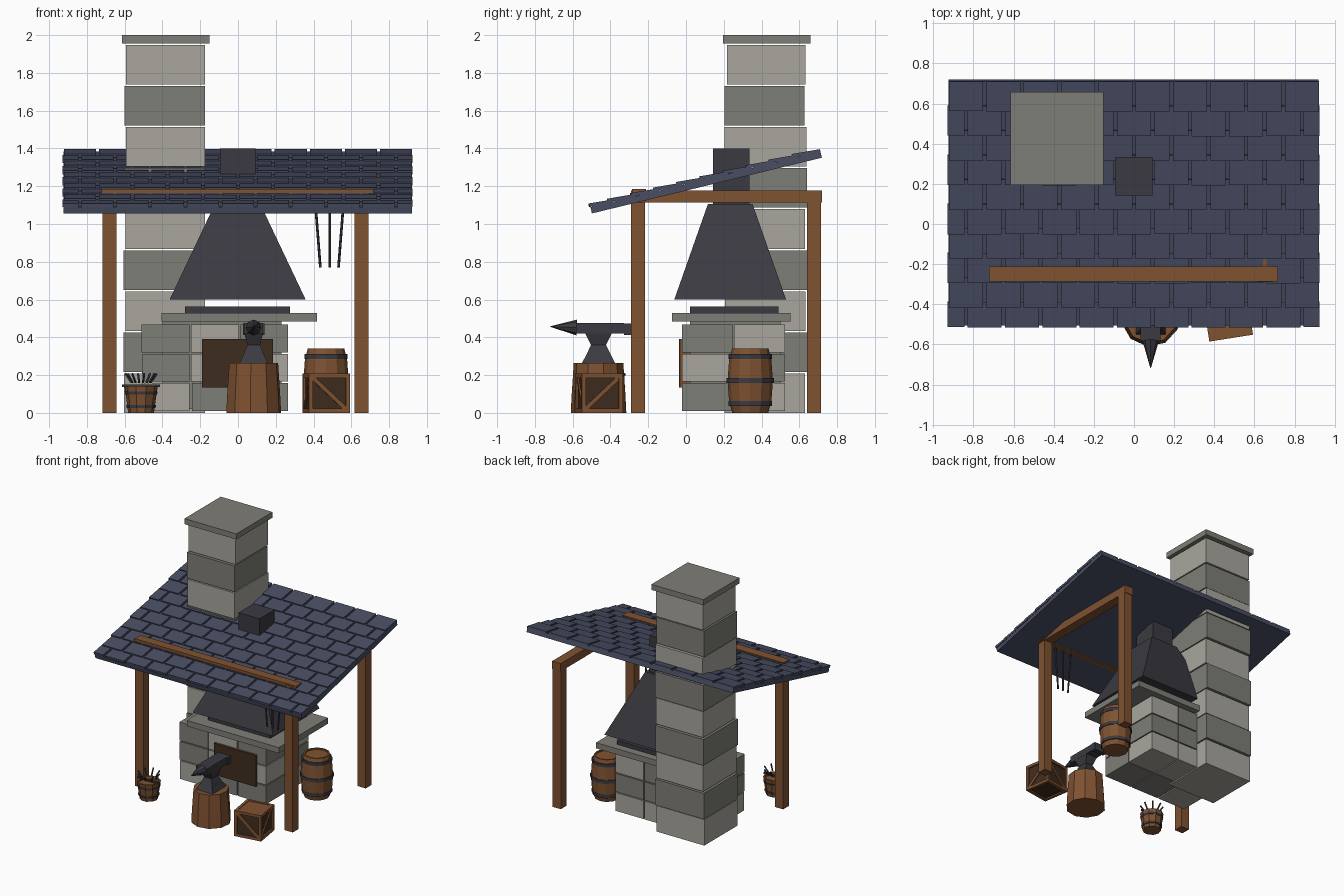
import bpy, bmesh, math, random
from mathutils import Matrix, Vector

if "Cube" in bpy.data.objects:
    bpy.data.objects.remove(bpy.data.objects["Cube"])

random.seed(4)


def srgb(h):
    f = lambda c: c / 12.92 if c <= 0.04045 else ((c + 0.055) / 1.055) ** 2.4
    return [f(int(h[i:i + 2], 16) / 255) for i in (0, 2, 4)] + [1]


def material(name, h):
    m = bpy.data.materials.new(name)
    m.diffuse_color = srgb(h)
    m.use_nodes = True
    m.node_tree.nodes["Principled BSDF"].inputs["Base Color"].default_value = m.diffuse_color
    return m


LIGHT = material("light stone", "A8A69D")
DARK = material("dark stone", "7F7E77")
WOOD = material("wood", "7F5231")
SHADE = material("dark wood", "3F2C1E")
SLATE = material("slate blue", "484D62")
IRON = material("iron", "3A3A41")


def finish(name, bm, *mats):
    bmesh.ops.recalc_face_normals(bm, faces=bm.faces)
    me = bpy.data.meshes.new(name)
    bm.to_mesh(me)
    bm.free()
    for m in mats:
        me.materials.append(m)
    ob = bpy.data.objects.new(name, me)
    bpy.context.collection.objects.link(ob)
    return ob


def add_box(bm, lo, hi, mat=Matrix(), idx=0, top=None):
    """Box from lo to hi; top optionally scales the upper face in x and y."""
    lo, hi = Vector(lo), Vector(hi)
    c, s = (lo + hi) / 2, hi - lo
    vs = bmesh.ops.create_cube(bm, size=1)["verts"]
    for v in vs:
        k = top if top and v.co.z > 0 else (1, 1)
        v.co = mat @ (c + Vector((v.co.x * s.x * k[0], v.co.y * s.y * k[1], v.co.z * s.z)))
    for f in {f for v in vs for f in v.link_faces}:
        f.material_index = idx


def box(name, lo, hi, m, top=None):
    bm = bmesh.new()
    add_box(bm, lo, hi, top=top)
    return finish(name, bm, m)


def lathe(name, profile, sides, loc, m, turn=0.0):
    """Closed solid of revolution from (radius, z) points."""
    bm = bmesh.new()
    rings = [[bm.verts.new((loc[0] + r * math.cos(turn + 2 * math.pi * i / sides),
                            loc[1] + r * math.sin(turn + 2 * math.pi * i / sides), z))
              for i in range(sides)] for r, z in profile]
    for a, b in zip(rings, rings[1:]):
        for i in range(sides):
            j = (i + 1) % sides
            bm.faces.new((a[i], a[j], b[j], b[i]))
    bm.faces.new(rings[0])
    bm.faces.new(rings[-1])
    return finish(name, bm, m)


def add_rod(bm, p, q, r, r2=None, sides=6):
    p, q = Vector(p), Vector(q)
    d = q - p
    mat = Matrix.Translation((p + q) / 2) @ d.to_track_quat('Z', 'Y').to_matrix().to_4x4()
    bmesh.ops.create_cone(bm, cap_ends=True, segments=sides, radius1=r,
                          radius2=r if r2 is None else r2, depth=d.length, matrix=mat)


# Chimney: nine alternating courses and a cap
bm = bmesh.new()
H = 1.955 / 9
for i in range(9):
    j = [random.uniform(-0.008, 0.008) for _ in range(4)]
    add_box(bm, (-0.6 + j[0], 0.21 + j[1], i * H), (-0.175 + j[2] / 3, 0.635 + j[3], (i + 1) * H - 0.008), idx=i % 2)
finish("chimney", bm, LIGHT, DARK)
box("chimney_cap", (-0.615, 0.195, 1.955), (-0.152, 0.658, 2.0), DARK)

# Hearth: three courses of stone blocks, two deep
bm = bmesh.new()
shades = ["011", "100", "101"]
for k in range(3):
    for i in range(3):
        for d in range(2):
            x, y, z = -0.51 + 0.26 * i, -0.02 + 0.275 * d, 0.01 + 0.155 * k
            add_box(bm, (x + random.uniform(0, 0.006), y, z), (x + 0.254, y + 0.27, z + 0.147),
                    idx=(int(shades[k][i]) + d) % 2)
finish("hearth_blocks", bm, LIGHT, DARK)
box("hearth_slab", (-0.405, -0.075, 0.483), (0.417, 0.553, 0.53), DARK)
box("hearth_core", (-0.40, 0.02, 0.02), (0.23, 0.5, 0.484), DARK)
box("firebox", (-0.19, -0.03, 0.135), (0.185, 0.07, 0.39), WOOD)
box("firebox_opening", (-0.19, -0.037, 0.135), (0.185, -0.03, 0.39), SHADE)
box("fire_pan", (-0.28, 0.02, 0.53), (0.275, 0.49, 0.563), IRON)

# Hood and flue
box("hood", (-0.362, -0.062, 0.6), (0.358, 0.53, 1.105), IRON, top=(0.335, 0.4))
box("flue", (-0.095, 0.142, 1.1), (0.093, 0.335, 1.4), IRON)

# Timber frame: three posts and two beams
for name, x, y in (("front_left_post", -0.68, -0.253), ("front_right_post", 0.655, -0.253),
                   ("back_right_post", 0.655, 0.678)):
    box(name, (x - 0.037, y - 0.037, 0), (x + 0.037, y + 0.037, 1.14), WOOD)
box("front_beam", (-0.722, -0.287, 1.115), (0.718, -0.213, 1.186), WOOD)
box("side_beam", (0.615, -0.29, 1.115), (0.692, 0.72, 1.178), WOOD)

# Roof: sloped board with ten staggered rows of slates
SLOPE = Matrix.Translation((0, -0.502, 1.055)) @ Matrix.Rotation(math.atan(0.2424), 4, 'X')
bm = bmesh.new()
add_box(bm, (-0.925, 0.004, 0), (0.92, 1.257, 0.034), SLOPE)
finish("roof_board", bm, SLATE)
bm = bmesh.new()
P, W, G = 0.1257, 0.186, 0.008
for r in range(10):
    u = r * P
    m = SLOPE @ Matrix.Translation((0, u, 0.036)) @ Matrix.Rotation(-0.07, 4, 'X')
    off = 0 if r % 2 else W / 2
    for i in range(-1, 10):
        x0 = max(-0.93, -0.93 + off + i * W + G)
        x1 = min(0.925, -0.93 + off + (i + 1) * W - G)
        if x1 - x0 > 0.03:
            add_box(bm, (x0, (-0.024 if r else 0) + random.uniform(-0.004, 0), 0), (x1, P, 0.019), m)
finish("roof_slates", bm, SLATE)

# Hanging tools under the front beam
bm = bmesh.new()
for a, b in ((0.408, 0.436), (0.485, 0.485), (0.56, 0.532)):
    add_rod(bm, (a, -0.25, 1.13), (b, -0.25, 0.77), 0.007)
finish("hanging_tools", bm, IRON)

# Stump and anvil
AX, AY = 0.083, -0.463
lathe("stump", [(0.148, 0), (0.143, 0.1), (0.132, 0.265)], 10, (AX, AY), WOOD, 0.2)
bm = bmesh.new()
add_box(bm, (AX - 0.075, AY - 0.088, 0.263), (AX + 0.075, AY + 0.088, 0.305), top=(0.75, 0.75))
add_box(bm, (AX - 0.055, AY - 0.066, 0.305), (AX + 0.055, AY + 0.066, 0.36), top=(0.6, 0.6))
add_box(bm, (AX - 0.033, AY - 0.04, 0.36), (AX + 0.033, AY + 0.04, 0.42), top=(1.5, 1.75))
add_box(bm, (AX - 0.05, AY - 0.12, 0.42), (AX + 0.05, AY + 0.135, 0.475))
add_box(bm, (AX - 0.056, AY + 0.135, 0.412), (AX + 0.056, AY + 0.172, 0.472))
add_rod(bm, (AX, AY - 0.115, 0.452), (AX, AY - 0.255, 0.457), 0.042, 0.0015, 8)
finish("anvil", bm, IRON)

# Crate: dark panels, corner frame and diagonal braces
C = Matrix.Translation((0.467, -0.46, 0)) @ Matrix.Rotation(math.radians(9), 4, 'Z')
S, T = 0.11, 0.022
bm = bmesh.new()
add_box(bm, (-S + 0.012, -S + 0.012, 0.01), (S - 0.012, S - 0.012, 0.198), C, 1)
MID = C @ Matrix.Translation((0, 0, 0.104))
for q in range(4):
    m = MID @ Matrix.Rotation(q * math.pi / 2, 4, 'Z')
    add_box(bm, (-S, -S, -0.104), (-S + T, -S + T, 0.104), m)
    for z in (-0.104, 0.104 - T):
        add_box(bm, (-S, -S, z), (S, -S + T, z + T), m)
    turn = math.radians(-43 if q % 2 else 43)
    add_box(bm, (-0.125, -S + 0.004, -0.011), (0.125, -S + 0.016, 0.011), m @ Matrix.Rotation(turn, 4, 'Y'))
add_box(bm, (-S + 0.015, -S + 0.015, 0.09), (S - 0.015, S - 0.015, 0.1), MID)
finish("crate", bm, WOOD, SHADE)

# Barrel and its hoops
B = (0.466, 0.34)
lathe("barrel", [(0.095, 0), (0.112, 0.06), (0.12, 0.17), (0.112, 0.28), (0.097, 0.34), (0.085, 0.34), (0.085, 0.33)],
      12, B, WOOD)
for n, z, r in (("lower", 0.05, 0.114), ("middle", 0.172, 0.125), ("upper", 0.298, 0.114)):
    lathe("barrel_hoop_" + n, [(r, z - 0.013), (r, z + 0.013)], 12, B, IRON)

# Bucket with hoops and a ring of spikes
K = (-0.513, -0.405)
lathe("bucket", [(0.068, 0), (0.088, 0.142), (0.076, 0.142), (0.074, 0.12)], 10, K, WOOD)
lathe("bucket_hoop_lower", [(0.077, 0.025), (0.079, 0.043)], 10, K, IRON)
lathe("bucket_hoop_upper", [(0.085, 0.098), (0.087, 0.114)], 10, K, IRON)
box("bucket_handle", (K[0] - 0.1, K[1] - 0.007, 0.136), (K[0] + 0.1, K[1] + 0.007, 0.149), IRON)
bm = bmesh.new()
for i in range(8):
    c, s = math.cos(i * math.pi / 4 + 0.2), math.sin(i * math.pi / 4 + 0.2)
    add_rod(bm, (K[0] + 0.052 * c, K[1] + 0.052 * s, 0.16), (K[0] + 0.085 * c, K[1] + 0.085 * s, 0.208), 0.006, sides=5)
finish("bucket_spikes", bm, IRON)
